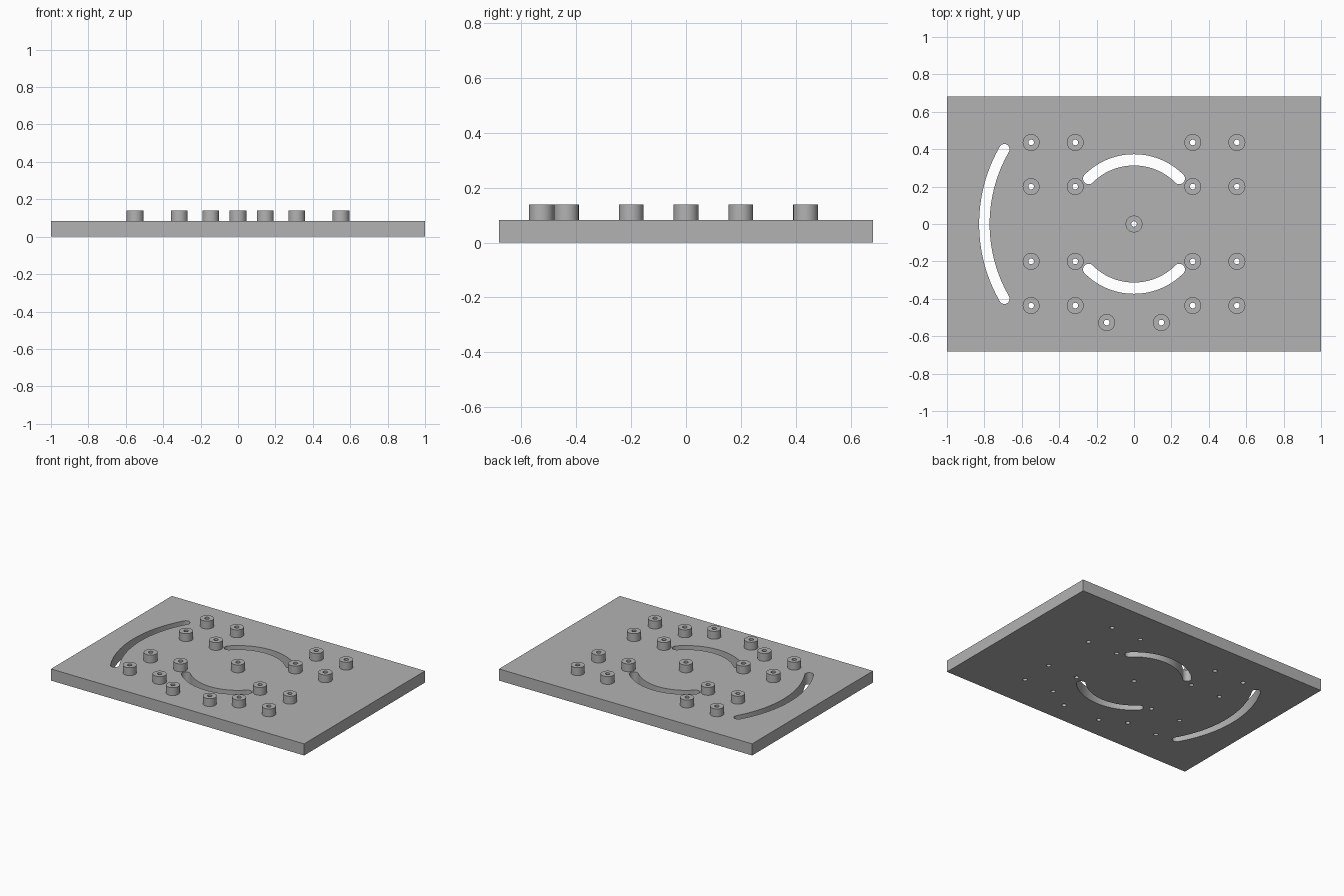
import bpy
import bmesh
from math import cos, sin, pi, radians
from mathutils import Vector

cube = bpy.data.objects.get("Cube")
if cube:
    bpy.data.objects.remove(cube, do_unlink=True)

PLATE_TOP, BOSS_TOP = 0.083, 0.139
HALF_X, HALF_Y = 1.0, 0.682
BOSS_R, HOLE_R = 0.045, 0.015
SIDES = 48

grey = bpy.data.materials.new("plain_grey")
grey.use_nodes = True
grey.diffuse_color = (0.45, 0.45, 0.45, 1)
grey.node_tree.nodes["Principled BSDF"].inputs["Base Color"].default_value = grey.diffuse_color


def make_object(name, bm):
    bmesh.ops.recalc_face_normals(bm, faces=bm.faces)
    mesh = bpy.data.meshes.new(name)
    bm.to_mesh(mesh)
    bm.free()
    mesh.materials.append(grey)
    obj = bpy.data.objects.new(name, mesh)
    bpy.context.collection.objects.link(obj)
    return obj


def add_prism(bm, outline, z0, z1):
    face = bm.faces.new([bm.verts.new((p.x, p.y, z0)) for p in outline])
    up = bmesh.ops.extrude_face_region(bm, geom=[face], use_keep_orig=True)["geom"]
    verts = [g for g in up if isinstance(g, bmesh.types.BMVert)]
    bmesh.ops.translate(bm, verts=verts, vec=(0, 0, z1 - z0))


def arc(centre, radius, start, end, steps):
    angles = [radians(start + (end - start) * i / steps) for i in range(steps + 1)]
    return [centre + radius * Vector((cos(a), sin(a))) for a in angles]


def slot_outline(radius, half_width, start, end):
    # Curved slot about the origin, with rounded ends
    o = Vector((0, 0))
    tip, tail = arc(o, radius, end, end, 1)[0], arc(o, radius, start, start, 1)[0]
    return (arc(o, radius + half_width, start, end, 40)
            + arc(tip, half_width, end, end + 180, 12)[1:-1]
            + arc(o, radius - half_width, end, start, 40)
            + arc(tail, half_width, start + 180, start + 360, 12)[1:-1])


def select_only(obj):
    bpy.ops.object.select_all(action='DESELECT')
    obj.select_set(True)
    bpy.context.view_layer.objects.active = obj


# Standoff positions: corner groups, centre and front pair
spots = [Vector((sx * x, sy * y)) for x in (0.314, 0.55) for y in (0.2, 0.436)
         for sx in (-1, 1) for sy in (-1, 1)]
spots += [Vector((0, 0)), Vector((-0.146, -0.527)), Vector((0.146, -0.527))]

# Base plate
bm = bmesh.new()
corners = [(-1, -1), (1, -1), (1, 1), (-1, 1)]
add_prism(bm, [Vector((x * HALF_X, y * HALF_Y)) for x, y in corners], 0, PLATE_TOP)
plate = make_object("base_plate", bm)

# Cutter with the three curved slots and all screw holes
bm = bmesh.new()
for slot in ((0.343, 0.03, 45, 135), (0.343, 0.03, 225, 315), (0.80, 0.028, 150, 210)):
    add_prism(bm, slot_outline(*slot), -0.1, 0.2)
for p in spots:
    add_prism(bm, arc(p, HOLE_R, 0, 360, SIDES)[:-1], -0.1, 0.2)
cutter = make_object("slot_and_hole_cutter", bm)
cutter.hide_render = True

cut = plate.modifiers.new("slots_and_holes", 'BOOLEAN')
cut.operation = 'DIFFERENCE'
cut.solver = 'EXACT'
cut.object = cutter
select_only(plate)
bpy.ops.object.modifier_apply(modifier=cut.name)
bpy.data.objects.remove(cutter, do_unlink=True)
bpy.ops.object.shade_smooth_by_angle(angle=radians(30))

# Hollow standoffs, each a revolved profile open at the plate
for i, p in enumerate(spots):
    bm = bmesh.new()
    profile = [(HOLE_R, PLATE_TOP), (HOLE_R, BOSS_TOP), (BOSS_R, BOSS_TOP), (BOSS_R, PLATE_TOP)]
    verts = [bm.verts.new((r, 0, z)) for r, z in profile]
    edges = [bm.edges.new(pair) for pair in zip(verts, verts[1:])]
    bmesh.ops.spin(bm, geom=verts + edges, cent=(0, 0, 0), axis=(0, 0, 1),
                   angle=2 * pi, steps=SIDES, use_merge=True)
    bmesh.ops.remove_doubles(bm, verts=bm.verts, dist=1e-5)
    bmesh.ops.recalc_face_normals(bm, faces=bm.faces)
    # Keep the top rim facing up
    if any(f.normal.z < -0.5 for f in bm.faces):
        bmesh.ops.reverse_faces(bm, faces=bm.faces)
    bmesh.ops.translate(bm, verts=bm.verts, vec=(p.x, p.y, 0))
    boss = make_object(f"standoff_{i + 1}", bm)
    select_only(boss)
    bpy.ops.object.shade_smooth_by_angle(angle=radians(30))
